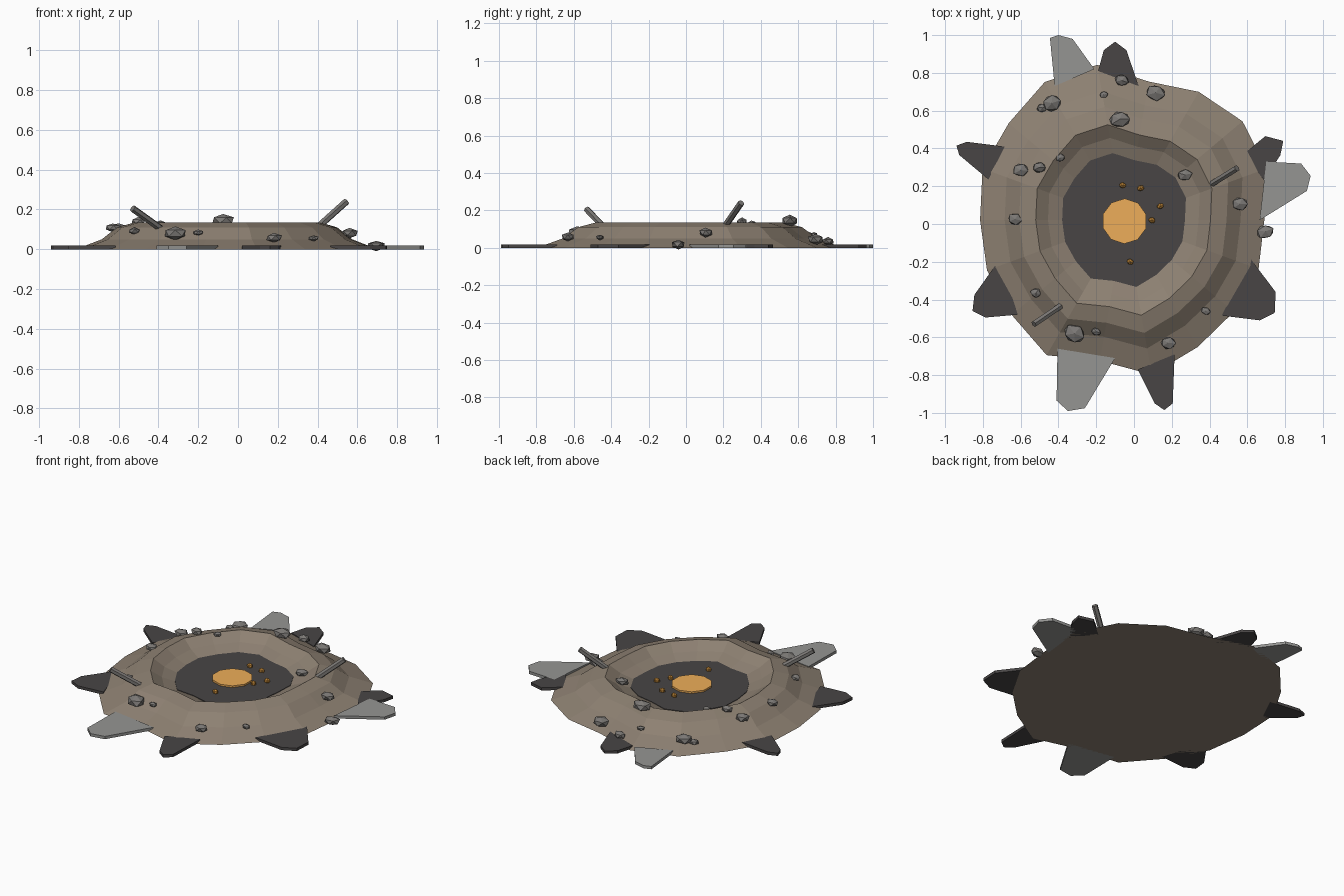
import bpy, bmesh, math, random
from mathutils import Vector, Matrix

if "Cube" in bpy.data.objects:
    bpy.data.objects.remove(bpy.data.objects["Cube"])

random.seed(4)
CX, CY = -0.05, 0.02

def mat(name, c):
    m = bpy.data.materials.new(name)
    m.diffuse_color = (*c, 1)
    m.use_nodes = True
    m.node_tree.nodes["Principled BSDF"].inputs["Base Color"].default_value = m.diffuse_color
    return m

EARTH = mat("earth", (0.27, 0.22, 0.17))
SCORCH = mat("scorch", (0.065, 0.06, 0.06))
ASH = mat("ash", (0.3, 0.3, 0.29))
STONE = mat("stone", (0.2, 0.19, 0.18))
GLOW = mat("glow", (0.85, 0.42, 0.1))
EMBER = mat("ember", (0.55, 0.25, 0.04))

def finish(name, bm, material):
    bmesh.ops.recalc_face_normals(bm, faces=bm.faces)
    me = bpy.data.meshes.new(name)
    bm.to_mesh(me)
    bm.free()
    me.materials.append(material)
    ob = bpy.data.objects.new(name, me)
    bpy.context.collection.objects.link(ob)
    return ob

# Uneven outline radius every 20 degrees, and (scale, height) of each ring
RADII = [.74, .80, .815, .785, .745, .835, .845, .80, .80,
         .765, .775, .78, .825, .755, .83, .775, .755, .755]
RINGS = [(1, 0), (.83, .05), (.73, .11), (.615, .135), (.53, .09), (.43, .06)]

def ring_points(s, z):
    return [Vector((CX + r * s * math.cos(i * math.pi / 9),
                    CY + r * s * math.sin(i * math.pi / 9), z)) for i, r in enumerate(RADII)]

# Crater wall with closed underside
bm = bmesh.new()
rings = [[bm.verts.new(p) for p in ring_points(s, z)] for s, z in RINGS]
n = len(RADII)
for a, b in zip(rings, rings[1:]):
    for i in range(n):
        j = (i + 1) % n
        bm.faces.new((a[i], a[j], b[j], b[i]))
bm.faces.new(rings[0][::-1])
bm.faces.new(rings[-1])
finish("crater_wall", bm, EARTH)

def slab(name, pts, z0, z1, material):
    bm = bmesh.new()
    f = bm.faces.new([bm.verts.new((p[0], p[1], z0)) for p in pts])
    ext = bmesh.ops.extrude_face_region(bm, geom=[f])
    vs = [v for v in ext["geom"] if isinstance(v, bmesh.types.BMVert)]
    bmesh.ops.translate(bm, verts=vs, vec=(0, 0, z1 - z0))
    # the source face is kept by the extrusion, so the slab is closed
    return finish(name, bm, material)

# Burnt floor and glowing core
slab("crater_floor", ring_points(.432, 0), .055, .064, SCORCH)
core = [(CX + .12 * math.cos(k * math.pi / 5 + .3), CY - .005 + .12 * math.sin(k * math.pi / 5 + .3))
        for k in range(10)]
slab("glowing_core", core, .06, .075, GLOW)

# Flat splash streaks around the edge
ASH_STREAKS = [
    [(-.42, .73), (-.445, .985), (-.40, 1.0), (-.325, .98), (-.21, .82)],
    [(.70, .33), (.885, .32), (.935, .255), (.915, .175), (.665, .02)],
    [(-.405, -.66), (-.41, -.935), (-.35, -.99), (-.26, -.975), (-.10, -.71)]]
DARK_STREAKS = [
    [(-.19, .81), (-.16, .92), (-.10, .965), (-.04, .92), (.025, .73)],
    [(-.685, .41), (-.885, .435), (-.94, .415), (-.925, .365), (-.77, .235)],
    [(-.71, -.185), (-.845, -.375), (-.855, -.46), (-.785, -.495), (-.615, -.48)],
    [(.02, -.77), (.11, -.95), (.16, -.985), (.205, -.95), (.215, -.69)],
    [(.61, -.175), (.75, -.36), (.745, -.47), (.665, -.51), (.465, -.485)],
    [(.58, .37), (.695, .465), (.79, .44), (.775, .365), (.69, .23)]]
for pts in ASH_STREAKS:
    slab("ash_streak", pts, 0, .018, ASH)
for pts in DARK_STREAKS:
    slab("scorch_streak", pts, 0, .018, SCORCH)

def surface_z(x, y):
    d = math.hypot(x - CX, y - CY)
    t = math.atan2(y - CY, x - CX) % math.tau / (math.pi / 9)
    i = int(t) % n
    s = d / (RADII[i] + (RADII[(i + 1) % n] - RADII[i]) * (t - int(t)))
    for (s0, z0), (s1, z1) in zip(RINGS, RINGS[1:]):
        if s1 <= s <= s0:
            return z0 + (z1 - z0) * (s0 - s) / (s0 - s1)
    return 0 if s > 1 else RINGS[-1][1]

def lump(name, x, y, z, r, flat, jitter, material):
    bm = bmesh.new()
    bmesh.ops.create_icosphere(bm, subdivisions=1, radius=r)
    for v in bm.verts:
        v.co *= 1 + random.uniform(-jitter, jitter)
    m = Matrix.Translation((x, y, z)) @ Matrix.Rotation(random.uniform(-.4, .4), 4, 'Z') \
        @ Matrix.Diagonal((1.08, .86, flat, 1))
    bmesh.ops.transform(bm, matrix=m, verts=bm.verts)
    finish(name, bm, material)

# Scattered rocks (x, y, radius)
ROCKS = [(.115, .695, .052), (-.065, .76, .036), (-.16, .685, .022), (-.075, .555, .055),
         (-.435, .64, .052), (-.485, .615, .03), (-.60, .285, .042), (-.50, .30, .036),
         (-.39, .35, .026), (-.63, .025, .038), (.27, .26, .038), (.56, .105, .042),
         (.695, -.04, .044), (-.52, -.365, .03), (-.315, -.58, .057), (-.20, -.57, .025),
         (.18, -.63, .04), (.38, -.46, .025)]
for x, y, r in ROCKS:
    lump("rock", x, y, surface_z(x, y) + .4 * r, r, .6, .1, STONE)

# Embers near the core
for x, y in [(-.06, .205), (.035, .19), (.14, .095), (.095, .02), (-.02, -.20)]:
    lump("ember", x, y, .073, .019, .9, 0, EMBER)

# Metal rods stuck in the rim
for a, b in [((.40, .205, .11), (.545, .295, .24)), ((-.39, -.435, .105), (-.53, -.53, .205))]:
    a, b = Vector(a), Vector(b)
    d = b - a
    bm = bmesh.new()
    bmesh.ops.create_cone(bm, cap_ends=True, segments=6, radius1=.018, radius2=.018, depth=d.length)
    bmesh.ops.transform(bm, verts=bm.verts, matrix=Matrix.Translation((a + b) / 2)
                        @ d.to_track_quat('Z', 'Y').to_matrix().to_4x4())
    finish("metal_rod", bm, STONE)
